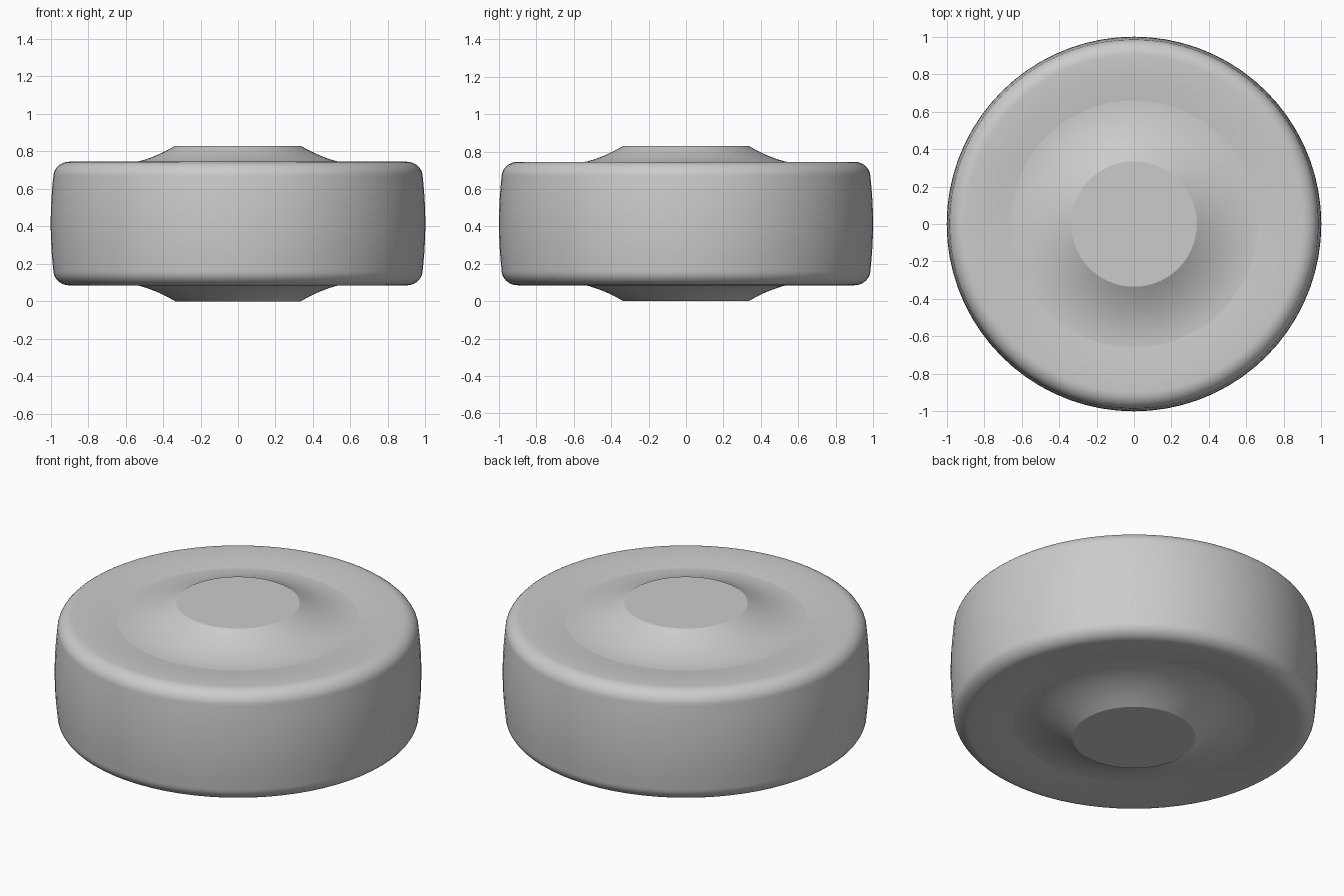
import bpy, bmesh, math

cube = bpy.data.objects.get("Cube")
if cube:
    bpy.data.objects.remove(cube, do_unlink=True)

SEGMENTS = 72
MID = 0.415      # height of the wheel's middle plane
SEAT = 0.66      # radius where hub meets tyre
FACE = 0.33      # tyre half width

grey = bpy.data.materials.new("light_grey")
grey.use_nodes = True
grey.diffuse_color = (0.6, 0.6, 0.6, 1)
shader = grey.node_tree.nodes["Principled BSDF"]
shader.inputs["Base Color"].default_value = (0.6, 0.6, 0.6, 1)
shader.inputs["Roughness"].default_value = 0.6


def lathe(name, half):
    """Mirror an upper (radius, height) profile about the middle and spin it."""
    bm = bmesh.new()
    for sign in (1, -1):
        verts = [bm.verts.new((r, 0, MID + sign * h)) for r, h in half]
        for a, b in zip(verts, verts[1:]):
            bm.edges.new((a, b))
    bmesh.ops.spin(bm, geom=bm.verts[:] + bm.edges[:], cent=(0, 0, 0),
                   axis=(0, 0, 1), angle=math.tau, steps=SEGMENTS)
    bmesh.ops.remove_doubles(bm, verts=bm.verts[:], dist=0.0005)
    bmesh.ops.recalc_face_normals(bm, faces=bm.faces[:])
    # open shells: make sure the normals point away from the middle
    top = max(bm.faces, key=lambda f: f.calc_center_median().z)
    if top.normal.z < 0:
        bmesh.ops.reverse_faces(bm, faces=bm.faces[:])
    mesh = bpy.data.meshes.new(name)
    bm.to_mesh(mesh)
    bm.free()
    mesh.materials.append(grey)
    obj = bpy.data.objects.new(name, mesh)
    bpy.context.collection.objects.link(obj)
    bpy.ops.object.select_all(action="DESELECT")
    obj.select_set(True)
    bpy.context.view_layer.objects.active = obj
    bpy.ops.object.shade_smooth_by_angle(angle=math.radians(20))
    return obj


# Tyre: slightly crowned tread, rounded shoulder, shallow dished side wall
tread = [(1.0 - 0.014 * (i / 6) ** 2, 0.25 * i / 6) for i in range(7)]
shoulder = []
for i in range(1, 11):
    a = math.radians(90 * i / 10)
    shoulder.append((0.9 + 0.086 * math.cos(a), 0.25 + 0.08 * math.sin(a)))
side_wall = [(0.82, FACE - 0.002), (0.74, FACE - 0.008), (SEAT, FACE - 0.016)]
lathe("tyre", tread + shoulder + side_wall)

# Hub: flared boss with a flat end on both sides
boss = []
for i in range(13):
    t = i / 12
    boss.append((SEAT - (SEAT - 0.335) * t, FACE - 0.016 + 0.101 * t ** 1.9))
lathe("hub", boss + [(0, 0.415)])
